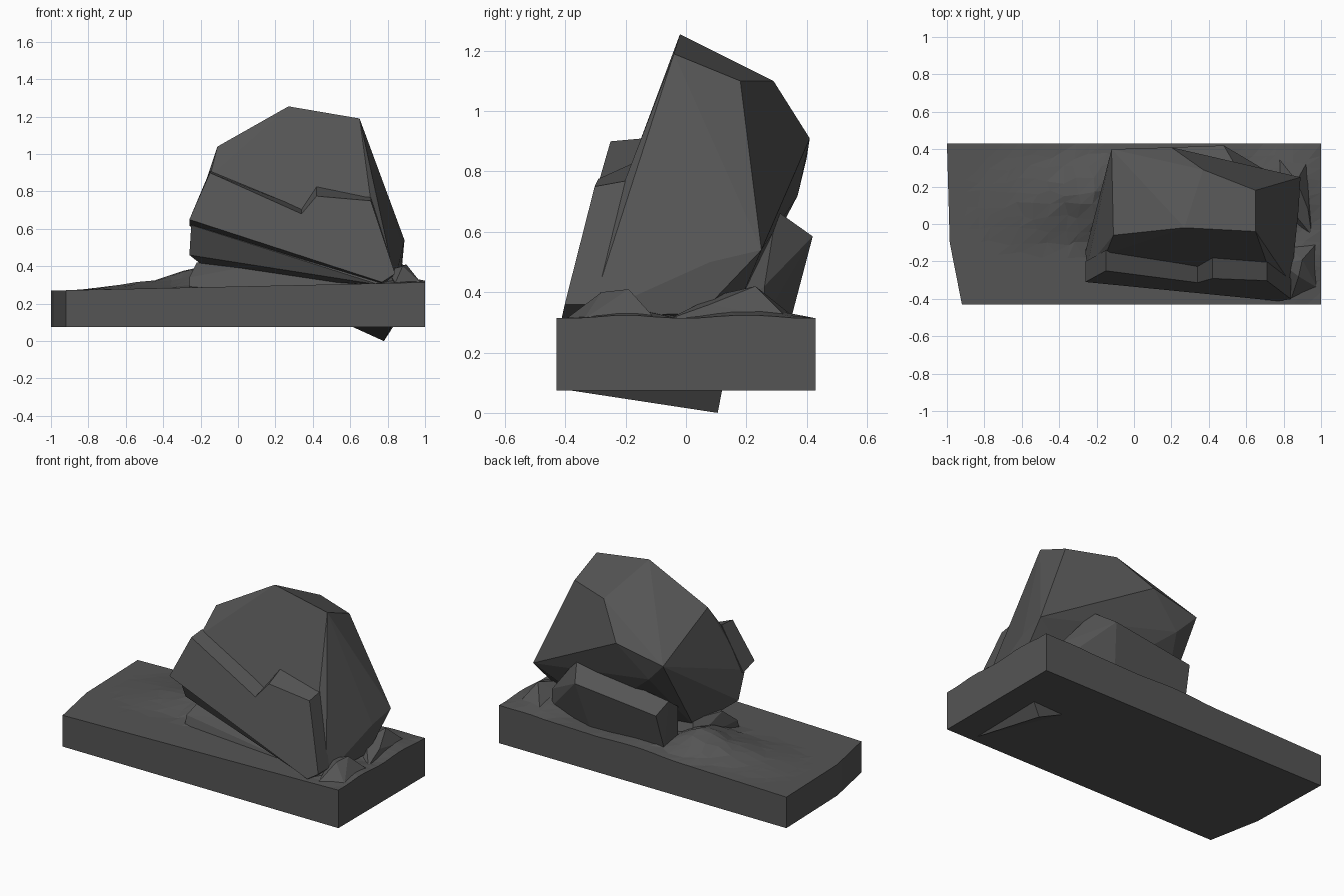
import bpy, bmesh, math, random
from mathutils import Vector

random.seed(4)
stone = bpy.data.materials.new("dark grey stone")
stone.diffuse_color = (0.09, 0.09, 0.09, 1)


def finish(bm, name):
    bmesh.ops.recalc_face_normals(bm, faces=bm.faces)
    me = bpy.data.meshes.new(name)
    bm.to_mesh(me)
    bm.free()
    me.materials.append(stone)
    ob = bpy.data.objects.new(name, me)
    bpy.context.collection.objects.link(ob)
    return ob


def hull_rock(name, pts):
    """Faceted rock: convex hull of a few corner points."""
    bm = bmesh.new()
    for p in pts:
        bm.verts.new(p)
    res = bmesh.ops.convex_hull(bm, input=bm.verts[:])
    loose = [v for v in bm.verts if not v.link_faces]
    bmesh.ops.delete(bm, geom=loose, context='VERTS')
    bmesh.ops.dissolve_limit(bm, angle_limit=math.radians(2),
                             verts=bm.verts[:], edges=bm.edges[:])
    return finish(bm, name)


# Ground slab: faceted top with low mounds, straight skirt, flat bottom
MOUNDS = [(-0.22, 0.20, 0.09, 0.20), (-0.35, 0.14, 0.045, 0.26),
          (-0.58, 0.12, 0.028, 0.28), (-0.2, 0.02, 0.05, 0.18),
          (0.05, 0.25, 0.03, 0.3), (0.85, -0.2, 0.04, 0.2),
          (0.8, 0.2, 0.05, 0.25)]


def ground(x, y):
    z = 0.27 + 0.022 * (x + 1)
    for mx, my, h, r in MOUNDS:
        z += h * max(0, 1 - math.hypot(x - mx, y - my) / r)
    return z


def left_edge(y):
    if y > -0.1:
        return -1 + 0.015 * (0.43 - y) / 0.53
    return -0.985 + 0.065 * (-0.1 - y) / 0.33


bm = bmesh.new()
NX, NY = 26, 13
rows = []
for j in range(NY + 1):
    row = []
    for i in range(NX + 1):
        y = -0.43 + 0.86 * j / NY
        inner = 0 < i < NX and 0 < j < NY
        u = i / NX
        if inner:
            u += random.uniform(-0.012, 0.012)
            y += random.uniform(-0.018, 0.018)
        x = left_edge(y) + (1 - left_edge(y)) * u
        row.append(bm.verts.new((x, y, ground(x, y))))
    rows.append(row)
for j in range(NY):
    for i in range(NX):
        a, b, c, d = rows[j][i], rows[j][i + 1], rows[j + 1][i + 1], rows[j + 1][i]
        bm.faces.new((a, b, c))
        bm.faces.new((a, c, d))
rim = [e for e in bm.edges if e.is_boundary]
ext = bmesh.ops.extrude_edge_only(bm, edges=rim)["geom"]
for v in ext:
    if isinstance(v, bmesh.types.BMVert):
        v.co.z = 0.075
bmesh.ops.holes_fill(bm, edges=[e for e in bm.edges if e.is_boundary], sides=0)
finish(bm, "ground_slab")

# Main boulder, undercut at the back and on the left
hull_rock("boulder", [
    (0.27, -0.02, 1.255), (0.65, -0.04, 1.19), (0.65, 0.18, 1.10),
    (0.37, 0.29, 1.10), (-0.11, -0.06, 1.04), (-0.12, 0.40, 0.845),
    (0.20, 0.41, 0.91), (0.49, 0.32, 0.84), (0.89, 0.25, 0.54),
    (-0.15, -0.16, 0.88), (0.71, -0.21, 0.75), (-0.25, -0.23, 0.62),
    (-0.26, -0.15, 0.46), (0.22, -0.20, 0.41), (-0.12, 0.09, 0.35),
    (0.0, 0.37, 0.72), (0.88, 0.08, 0.50), (0.87, 0.05, 0.33),
    (0.84, -0.32, 0.32), (0.76, -0.38, 0.30), (0.5, 0.15, 0.3)])

# Front plate: notched outline on a leaning plane, bevelled back into the boulder
outline = [(-0.15, 0.90, 0.01), (0.34, 0.68, 0.03), (0.42, 0.775, 0.05),
           (0.71, 0.75, 0.02), (0.84, 0.36, 0), (0.77, 0.315, -0.02),
           (-0.26, 0.65, -0.035)]
bm = bmesh.new()
front, back = [], []
for x, z, dz in outline:
    y = -0.476 - 0.018 * x + 0.248 * z
    front.append(bm.verts.new((x, y, z)))
    back.append(bm.verts.new((x, y + 0.11, z + dz)))
bm.faces.new(front)
bm.faces.new(back[::-1])
for i in range(len(outline)):
    k = (i + 1) % len(outline)
    bm.faces.new((front[i], back[i], back[k], front[k]))
finish(bm, "front_plate")

# Long rock leaning under the back of the boulder
hull_rock("back_rock", [
    (0.55, 0.30, 0.67), (-0.09, 0.30, 0.58), (0.48, 0.42, 0.585),
    (-0.07, 0.40, 0.52), (0.75, 0.26, 0.42), (0.75, 0.26, 0.31),
    (0.43, 0.345, 0.30), (-0.085, 0.34, 0.30), (-0.10, 0.22, 0.30),
    (0.6, 0.10, 0.30), (-0.10, 0.22, 0.52)])

# Foot rock filling the recess under the front plate
hull_rock("foot_rock", [
    (-0.26, -0.14, 0.34), (-0.22, -0.05, 0.42), (0.22, -0.12, 0.43),
    (0.25, -0.19, 0.33), (-0.26, -0.16, 0.28), (0.28, -0.22, 0.28),
    (-0.15, 0.15, 0.28), (0.5, 0.15, 0.28), (0.4, 0.1, 0.5),
    (0.78, -0.3, 0.3), (-0.12, 0.1, 0.40)])

# Boulder tip poking out beneath the slab
hull_rock("underside_tip", [
    (0.78, 0.105, 0), (0.82, -0.40, 0.077), (0.61, 0.11, 0.077),
    (0.83, 0.12, 0.077), (0.75, 0, 0.2)])

# Rubble around the right-hand end
hull_rock("rubble_front", [
    (0.88, -0.28, 0.40), (0.90, -0.19, 0.41), (0.80, -0.22, 0.38),
    (0.98, -0.34, 0.31), (0.98, -0.10, 0.31), (0.84, -0.40, 0.31),
    (0.80, -0.10, 0.31)])
hull_rock("rubble_back", [
    (0.87, 0.23, 0.42), (0.82, 0.10, 0.39), (0.93, 0.08, 0.36),
    (0.95, -0.06, 0.31), (0.93, 0.34, 0.31), (0.75, 0.38, 0.30),
    (0.70, 0.10, 0.30)])
